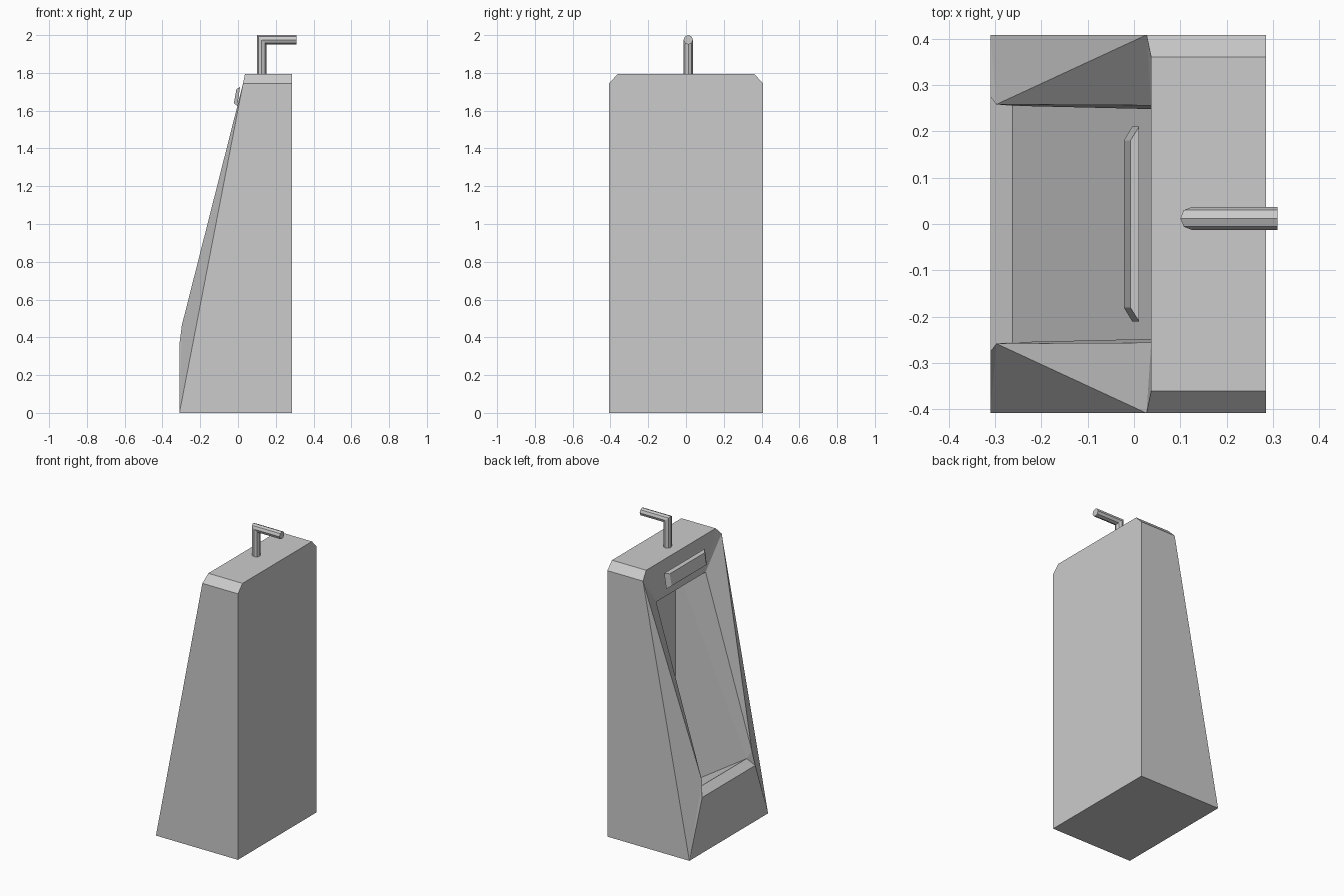
import bpy, bmesh, math

cube = bpy.data.objects.get("Cube")
if cube:
    bpy.data.objects.remove(cube, do_unlink=True)

grey = bpy.data.materials.new("plain_grey")
grey.use_nodes = True
colour = (0.6, 0.6, 0.6, 1)
grey.diffuse_color = colour
grey.node_tree.nodes["Principled BSDF"].inputs["Base Color"].default_value = colour


def finish(bm, name):
    """Turn a bmesh into a flat-shaded object."""
    bmesh.ops.recalc_face_normals(bm, faces=bm.faces[:])
    mesh = bpy.data.meshes.new(name)
    bm.to_mesh(mesh)
    bm.free()
    mesh.materials.append(grey)
    obj = bpy.data.objects.new(name, mesh)
    bpy.context.collection.objects.link(obj)
    return obj


def symmetric(name, points, side_faces, span_faces):
    """Build from points on one side, mirrored in y.
    Side faces occur on both sides; span faces bridge from side to side."""
    bm = bmesh.new()
    near = {k: bm.verts.new((x, -y, z)) for k, (x, y, z) in points.items()}
    far = {k: bm.verts.new(p) for k, p in points.items()}
    for face in side_faces:
        keys = face.split()
        for half in (near, far):
            bm.faces.new([half[k] for k in keys])
    for face in span_faces:
        keys = face.split()
        bm.faces.new([near[k] for k in keys] + [far[k] for k in reversed(keys)])
    return finish(bm, name)


# Tapered body with flared front and hollow basin
symmetric("basin_body", {
    "base_back": (0.285, 0.408, 0),
    "base_front": (-0.31, 0.408, 0),
    "shoulder_back": (0.285, 0.408, 1.745),
    "shoulder_front": (0.027, 0.408, 1.745),
    "crown_back": (0.285, 0.36, 1.795),
    "crown_front": (0.037, 0.36, 1.795),
    "apron": (-0.31, 0.275, 0.365),
    "rim": (-0.297, 0.258, 0.465),
    "ledge": (-0.262, 0.255, 0.405),
    "hood": (0.037, 0.256, 1.548),
    "floor_back": (0.245, 0.243, 0.08),
    "ceiling_back": (0.245, 0.243, 1.548),
}, [
    "base_back base_front shoulder_front shoulder_back",
    "shoulder_back shoulder_front crown_front crown_back",
    "base_front apron rim",
    "base_front rim shoulder_front",
    "rim hood shoulder_front",
    "shoulder_front hood crown_front",
    "apron ledge rim",
    "rim ledge hood",
    "ledge ceiling_back hood",
    "ledge floor_back ceiling_back",
], [
    "base_back shoulder_back crown_back",
    "base_back base_front",
    "crown_back crown_front",
    "crown_front hood",
    "base_front apron",
    "apron ledge",
    "ledge floor_back",
    "floor_back ceiling_back",
    "ceiling_back hood",
])

# Tilted push plate with bevelled ends
symmetric("push_plate", {
    "front_low": (-0.022, 0.18, 1.64),
    "front_high": (-0.008, 0.18, 1.715),
    "back_low": (-0.004, 0.21, 1.625),
    "back_high": (0.011, 0.21, 1.725),
}, [
    "front_low front_high back_high back_low",
], [
    "front_low front_high",
    "front_high back_high",
    "back_high back_low",
    "back_low front_low",
])

# Eight-sided water pipe with a mitred elbow
SIDES, RADIUS = 8, 0.025
pipe_x, pipe_y, pipe_z = 0.125, 0.012, 1.975
bm = bmesh.new()
rings = [[], [], []]
for i in range(SIDES):
    angle = math.tau * i / SIDES
    u, v = RADIUS * math.cos(angle), RADIUS * math.sin(angle)
    y, z = pipe_y + v, pipe_z - u
    for ring, point in zip(rings, ((pipe_x + u, y, 1.79), (pipe_x + u, y, z), (0.31, y, z))):
        ring.append(bm.verts.new(point))
for lower, upper in zip(rings, rings[1:]):
    for i in range(SIDES):
        j = (i + 1) % SIDES
        bm.faces.new((lower[i], lower[j], upper[j], upper[i]))
bm.faces.new(rings[0])
bm.faces.new(rings[-1])
finish(bm, "water_pipe")
